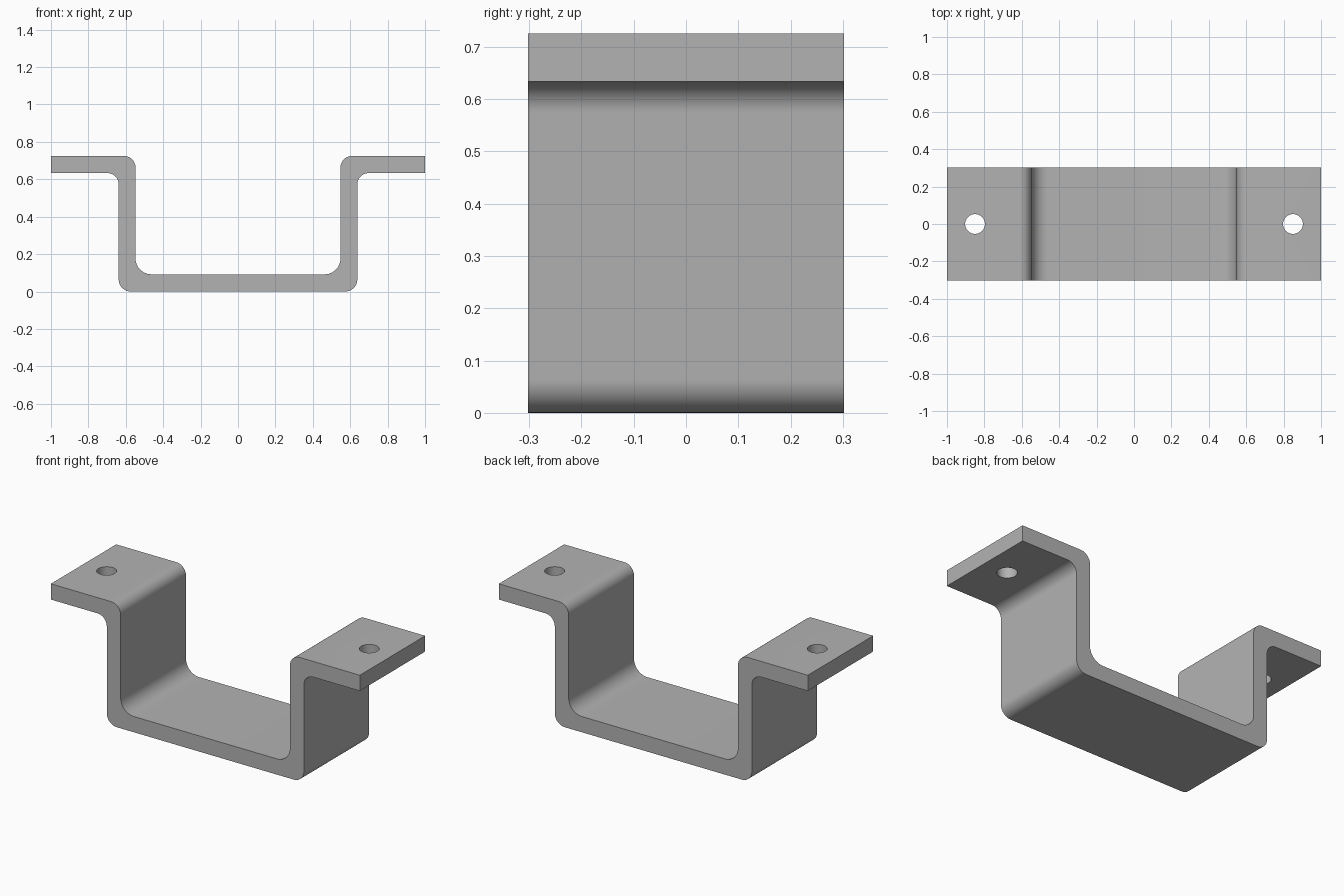
import bpy, bmesh, math
from mathutils import Vector

cube = bpy.data.objects.get("Cube")
if cube:
    bpy.data.objects.remove(cube, do_unlink=True)

HALF_DEPTH = 0.302
ARC_STEPS = 12

# Bare metal
metal = bpy.data.materials.new("grey_metal")
metal.use_nodes = True
metal.diffuse_color = (0.45, 0.45, 0.45, 1)
metal.node_tree.nodes["Principled BSDF"].inputs["Base Color"].default_value = metal.diffuse_color


def rounded(corners):
    """Replace each right-angle (x, z, radius) corner with a fillet arc."""
    points = []
    for i, (x, z, r) in enumerate(corners):
        p = Vector((x, z))
        if r == 0:
            points.append(p)
            continue
        before = (Vector(corners[i - 1][:2]) - p).normalized() * r
        after = (Vector(corners[(i + 1) % len(corners)][:2]) - p).normalized() * r
        centre = p + before + after
        for k in range(ARC_STEPS + 1):
            a = math.pi / 2 * k / ARC_STEPS
            points.append(centre - after * math.cos(a) - before * math.sin(a))
    return points


# Strap profile: right half from the underside to the inside, then mirrored
outer = [(0.638, 0, 0.065), (0.638, 0.633, 0.06), (1, 0.633, 0)]
inner = [(1, 0.725, 0), (0.548, 0.725, 0.062), (0.548, 0.092, 0.085)]
half = outer + inner
profile = rounded(half + [(-x, z, r) for x, z, r in reversed(half)])

bm = bmesh.new()
face = bm.faces.new([bm.verts.new((p.x, -HALF_DEPTH, p.y)) for p in profile])
swept = bmesh.ops.extrude_face_region(bm, geom=[face])["geom"]
bmesh.ops.translate(bm, vec=(0, 2 * HALF_DEPTH, 0),
                    verts=[g for g in swept if isinstance(g, bmesh.types.BMVert)])
bmesh.ops.recalc_face_normals(bm, faces=bm.faces)
mesh = bpy.data.meshes.new("bracket")
bm.to_mesh(mesh)
bm.free()
mesh.materials.append(metal)
bracket = bpy.data.objects.new("bracket", mesh)
bpy.context.collection.objects.link(bracket)

# Screw holes through both flanges
for side in (-1, 1):
    bpy.ops.mesh.primitive_cylinder_add(vertices=48, radius=0.053, depth=0.3,
                                        location=(side * 0.85, 0, 0.68))
    cutter = bpy.context.object
    cutter.name = "hole_cutter"
    cutter.hide_render = True
    cutter.data.materials.append(metal)
    cut = bracket.modifiers.new("hole", 'BOOLEAN')
    cut.operation = 'DIFFERENCE'
    cut.solver = 'EXACT'
    cut.object = cutter
    bpy.ops.object.select_all(action='DESELECT')
    bracket.select_set(True)
    bpy.context.view_layer.objects.active = bracket
    bpy.ops.object.modifier_apply(modifier=cut.name)
    bpy.data.objects.remove(cutter, do_unlink=True)

bpy.ops.object.shade_smooth_by_angle(angle=math.radians(30))
